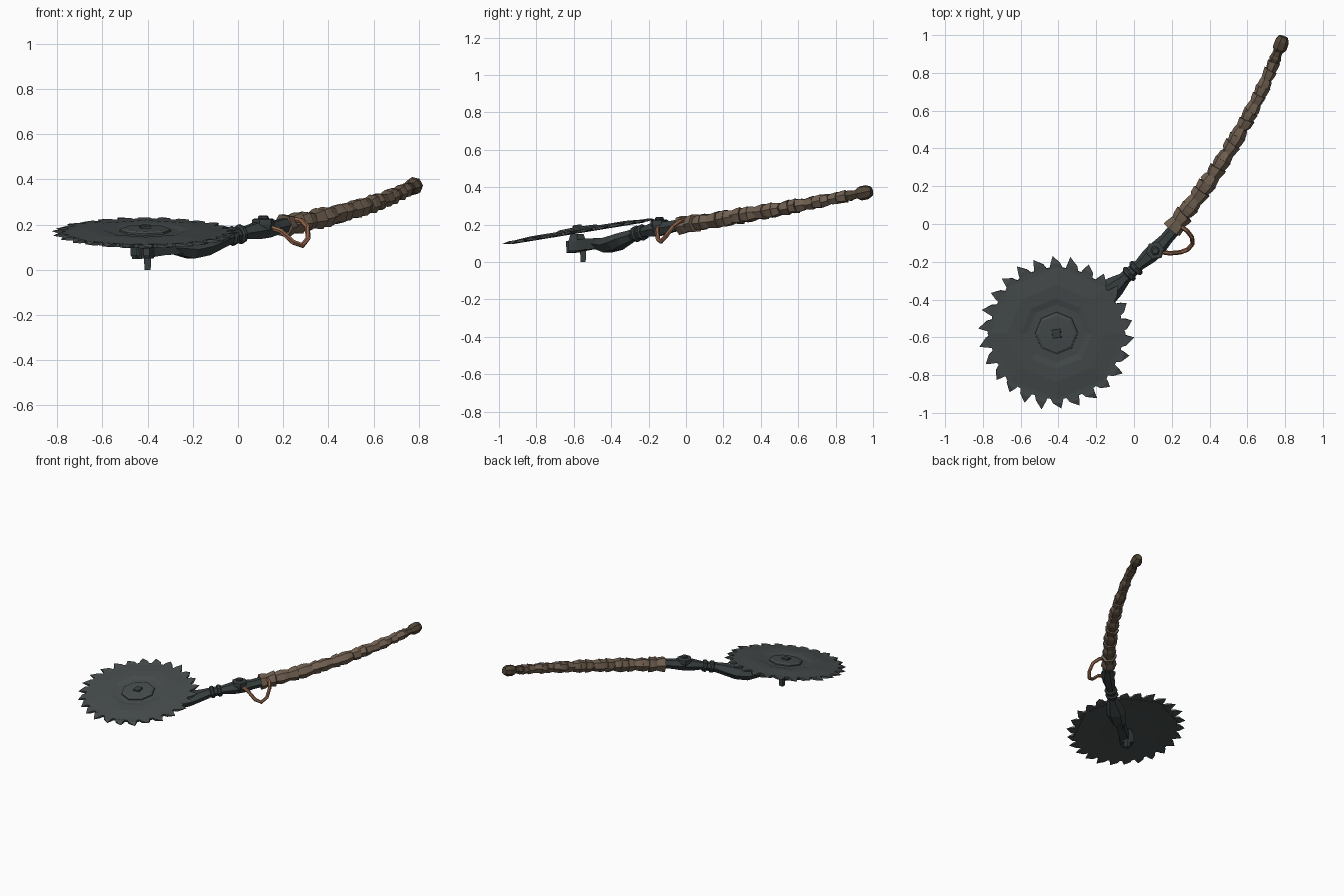
import bpy, bmesh, math, random
from mathutils import Vector, Matrix

if "Cube" in bpy.data.objects:
    bpy.data.objects.remove(bpy.data.objects["Cube"])

random.seed(4)


def material(name, rgb):
    m = bpy.data.materials.new(name)
    m.diffuse_color = (*rgb, 1)
    m.use_nodes = True
    m.node_tree.nodes["Principled BSDF"].inputs["Base Color"].default_value = m.diffuse_color
    return m


BLADE = material("blade steel", (0.062, 0.072, 0.072))
IRON = material("dark iron", (0.040, 0.050, 0.051))
WRAP = material("leather wrap", (0.165, 0.118, 0.082))
WOOD = material("dark wood", (0.085, 0.062, 0.040))
STRAP = material("tan strap", (0.29, 0.13, 0.072))


def finish(bm, name, mat, matrix=None):
    if matrix is not None:
        bm.transform(matrix)
    bmesh.ops.recalc_face_normals(bm, faces=bm.faces)
    me = bpy.data.meshes.new(name)
    bm.to_mesh(me)
    bm.free()
    me.materials.append(mat)
    ob = bpy.data.objects.new(name, me)
    bpy.context.collection.objects.link(ob)
    return ob


def sweep(bm, path, sizes, sides=6, roll=0.0, tilt=0.0):
    """Closed tube along path; sizes are (half width, half height) per point."""
    path = [Vector(p) for p in path]
    rings = []
    for i, p in enumerate(path):
        t = (path[min(i + 1, len(path) - 1)] - path[max(i - 1, 0)]).normalized()
        side = t.cross(Vector((0, 0, 1))).normalized()
        up = side.cross(t)
        w, h = sizes[i]
        k = random.uniform(-tilt, tilt)
        ring = []
        for j in range(sides):
            a = 2 * math.pi * j / sides + roll
            ring.append(bm.verts.new(p + side * w * math.cos(a) + up * h * math.sin(a)
                                     + t * k * math.cos(a)))
        rings.append(ring)
    for r, q in zip(rings, rings[1:]):
        for j in range(sides):
            n = (j + 1) % sides
            bm.faces.new((r[j], r[n], q[n], q[j]))
    bm.faces.new(rings[0])
    bm.faces.new(rings[-1])


def tube(name, mat, path, sizes, sides=6, roll=0.0):
    bm = bmesh.new()
    sweep(bm, path, [s if isinstance(s, tuple) else (s, s) for s in sizes], sides, roll)
    return finish(bm, name, mat)


def lathe(name, mat, profile, sides, matrix, roll=0.0):
    """Revolve (radius, z) profile, capped at both ends."""
    bm = bmesh.new()
    rings = [[bm.verts.new((r * math.cos(2 * math.pi * j / sides + roll),
                            r * math.sin(2 * math.pi * j / sides + roll), z))
              for j in range(sides)] for r, z in profile]
    for r, q in zip(rings, rings[1:]):
        for j in range(sides):
            n = (j + 1) % sides
            bm.faces.new((r[j], r[n], q[n], q[j]))
    bm.faces.new(rings[0])
    bm.faces.new(rings[-1])
    return finish(bm, name, mat, matrix)


# Tilted saw blade: dished octagonal plate, raised hub and centre bolt
blade_mx = Matrix.Translation((-0.41, -0.578, 0.165)) @ Matrix.Rotation(math.radians(9.3), 4, 'X')
lathe("blade_plate", BLADE, [(0.10, -0.012), (0.2, -0.008), (0.358, -0.012), (0.366, 0.004),
                             (0.26, 0.013), (0.19, 0.012), (0.15, 0.005), (0.10, 0.004)], 8, blade_mx)
lathe("blade_hub", BLADE, [(0.115, 0.0), (0.113, 0.013), (0.10, 0.02), (0.04, 0.022)], 8, blade_mx)
lathe("blade_bolt", IRON, [(0.034, 0.018), (0.032, 0.030), (0.022, 0.034)], 4, blade_mx, math.pi / 4 + 0.1)
TEETH = 26
lathe("blade_rim", BLADE, [(0.2, -0.009), (0.352, -0.010), (0.352, 0.005), (0.2, 0.006)], TEETH, blade_mx)

# Hooked teeth, each a short ridge narrowing to a leaning point
bm = bmesh.new()
for i in range(TEETH):
    a = 2 * math.pi * (i + 0.5) / TEETH
    tip_r = random.uniform(0.402, 0.417)
    lean = random.uniform(0.015, 0.04)

    def pt(r, da, z):
        return bm.verts.new((r * math.cos(a + da), r * math.sin(a + da), z))
    lower = [pt(0.335, -0.118, -0.010), pt(0.335, 0.118, -0.010),
             pt(0.375, 0.085, -0.009), pt(0.375, -0.055, -0.009)]
    upper = [pt(0.335, -0.118, 0.004), pt(0.335, 0.118, 0.004),
             pt(0.375, 0.085, 0.006), pt(0.375, -0.055, 0.006)]
    tip = pt(tip_r, lean + 0.03, random.uniform(-0.006, 0.004))
    bm.faces.new(lower)
    bm.faces.new(upper)
    for j in (0, 1, 3):
        n = (j + 1) % 4
        bm.faces.new((lower[j], lower[n], upper[n], upper[j]))
    for f in ((lower[2], lower[3]), (upper[2], upper[3]), (lower[2], upper[2]), (lower[3], upper[3])):
        bm.faces.new((*f, tip))
finish(bm, "blade_teeth", BLADE, blade_mx)

# Iron shaft that widens into a housing and narrows to an arm under the blade
tube("shaft", IRON,
     [(0.23, -0.01, 0.203), (0.17, -0.08, 0.188), (0.13, -0.125, 0.18), (0.08, -0.17, 0.172),
      (0.03, -0.215, 0.163), (-0.06, -0.295, 0.14)],
     [0.034, 0.034, 0.042, 0.042, 0.03, 0.034], 6)
tube("housing", IRON,
     [(-0.045, -0.285, 0.142), (-0.10, -0.33, 0.123), (-0.15, -0.37, 0.104),
      (-0.21, -0.42, 0.09), (-0.29, -0.485, 0.098)],
     [(0.032, 0.034), (0.056, 0.04), (0.068, 0.046), (0.056, 0.046), (0.028, 0.03)], 6)
tube("under_arm", IRON,
     [(-0.24, -0.445, 0.10), (-0.34, -0.525, 0.095), (-0.45, -0.615, 0.08)],
     [(0.036, 0.04), (0.040, 0.042), (0.046, 0.044)], 4, math.pi / 4)
lathe("arm_end_block", IRON, [(0.045, 0.05), (0.055, 0.065), (0.055, 0.11), (0.04, 0.15)], 6,
      Matrix.Translation((-0.42, -0.582, 0)))
lathe("axle_pin", IRON, [(0.019, 0.0), (0.024, 0.07)], 4, Matrix.Translation((-0.4, -0.55, 0)), math.pi / 4)

# Collars round the shaft
axis = Vector((0.70, 0.62, 0.17)).normalized()
for k, c in enumerate([(0.01, -0.233, 0.158), (-0.025, -0.264, 0.15)]):
    c = Vector(c)
    tube(f"collar_{k + 1}", IRON, [c - axis * 0.014, c - axis * 0.007, c + axis * 0.007, c + axis * 0.014],
         [0.036, 0.044, 0.044, 0.036], 8)

# Nut on top of the shaft
nut_mx = Matrix.Translation((0.112, -0.142, 0)) @ Matrix.Rotation(0.2, 4, 'Z')
lathe("nut", IRON, [(0.038, 0.16), (0.05, 0.20), (0.05, 0.222), (0.04, 0.228)], 6, nut_mx)
lathe("nut_stud", IRON, [(0.026, 0.22), (0.024, 0.236), (0.016, 0.241)], 6, nut_mx)


# Curved handle
def handle(t):
    p0, p1, p2 = Vector((0.2, -0.03, 0.195)), Vector((0.59, 0.435, 0.265)), Vector((0.78, 0.96, 0.372))
    return p0 * (1 - t) ** 2 + p1 * 2 * t * (1 - t) + p2 * t * t


tube("handle_core", WOOD, [handle(i / 12) for i in range(13)],
     [0.034 - 0.009 * i / 12 for i in range(13)], 6)

# Overlapping leather bands, alternately flared and irregular
BANDS = 21
bm = bmesh.new()
for i in range(BANDS):
    t0 = 0.9 * i / BANDS
    t1 = 0.9 * (i + 1.08) / BANDS
    r = (0.047 - 0.015 * i / BANDS) * random.uniform(0.93, 1.07)
    a, b, c = (0.84, 1.0, 1.08) if i % 3 else (1.08, 1.02, 0.86)
    sweep(bm, [handle(t0), handle((t0 + t1) / 2), handle(t1)],
          [(r * s, r * s) for s in (a, b, c)], 6, random.uniform(-0.25, 0.25), 0.009)
finish(bm, "handle_wrap", WRAP)

# End knob with a small ring below it
tube("end_ring", WOOD, [handle(0.905), handle(0.92), handle(0.935)], [0.027, 0.033, 0.027], 6)
tube("end_knob", WOOD, [handle(t) for t in (0.955, 0.972, 1.005, 1.03)],
     [0.026, 0.039, 0.039, 0.026], 7)

# Hanging strap loop
tube("strap_loop", STRAP,
     [(0.12, -0.145, 0.195), (0.19, -0.155, 0.172), (0.245, -0.15, 0.122), (0.285, -0.135, 0.108),
      (0.31, -0.105, 0.14), (0.307, -0.07, 0.19), (0.28, -0.035, 0.218), (0.235, -0.005, 0.225)],
     [0.012] * 8, 6)
